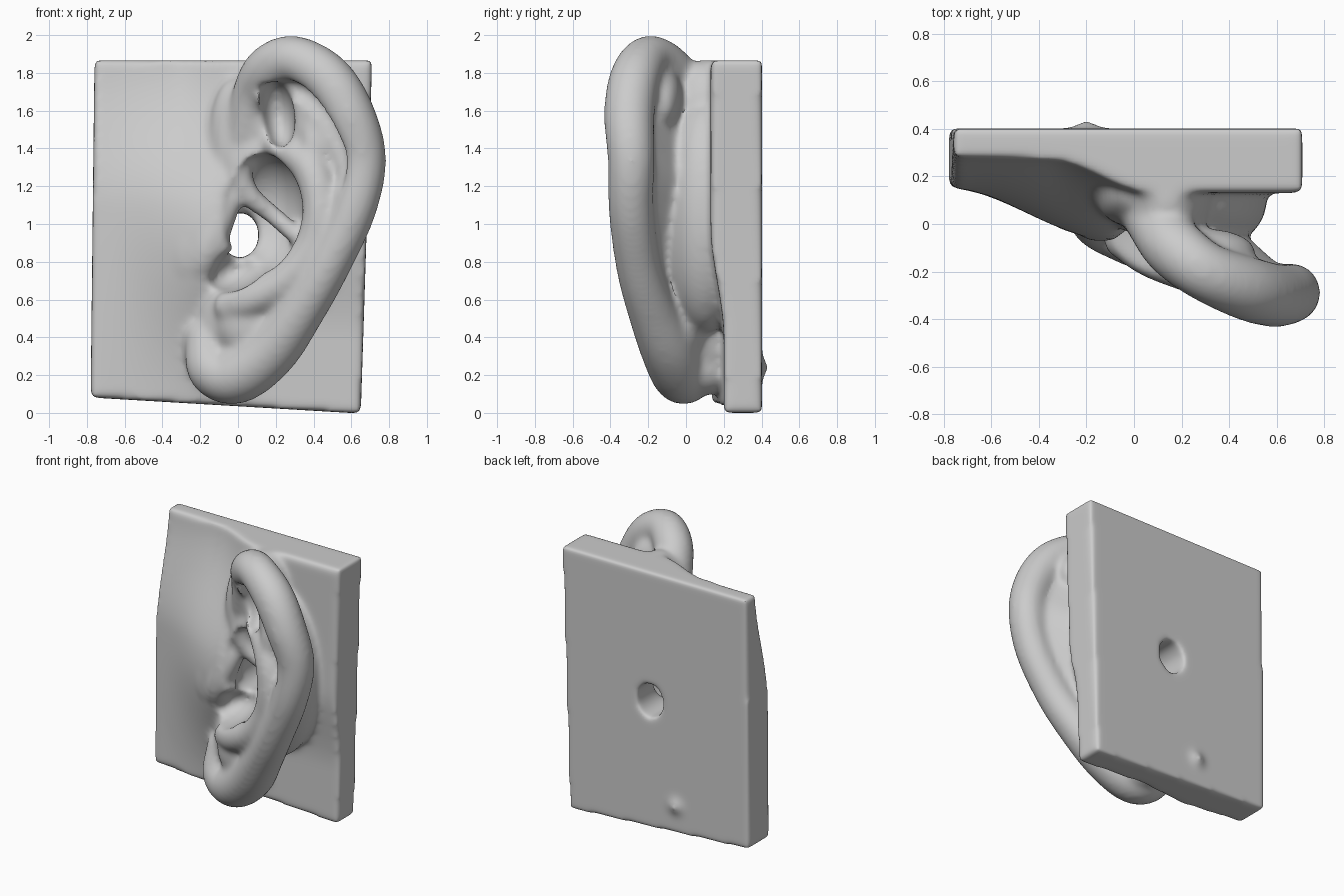
import bpy, bmesh, math
from mathutils import Vector, Matrix

if "Cube" in bpy.data.objects:
    bpy.data.objects.remove(bpy.data.objects["Cube"])

VOXEL = 0.016


def clamp(v):
    return max(0.0, min(1.0, v))


def smooth(v):
    v = clamp(v)
    return v * v * (3 - 2 * v)


def spline(pts, steps=8):
    """Catmull-Rom samples through (x, y, z, radius) points."""
    p = [Vector(q) for q in pts]
    p = [2 * p[0] - p[1]] + p + [2 * p[-1] - p[-2]]
    out = []
    for i in range(1, len(p) - 2):
        a, b, c, d = p[i - 1:i + 3]
        for k in range(steps):
            t = k / steps
            out.append(0.5 * (2 * b + (c - a) * t + (2 * a - 5 * b + 4 * c - d) * t * t
                              + (3 * b - a - 3 * c + d) * t ** 3))
    return out + [p[-2]]


def blob(bm, loc, radii, tilt=0):
    m = (Matrix.Translation(loc) @ Matrix.Rotation(math.radians(tilt), 4, 'Y')
         @ Matrix.Diagonal((*radii, 1)))
    bmesh.ops.create_icosphere(bm, subdivisions=4, radius=1, matrix=m)


def tube(bm, pts, sides=20):
    path = spline(pts)
    rings = []
    for i, q in enumerate(path):
        t = (path[min(i + 1, len(path) - 1)] - path[max(i - 1, 0)]).to_3d().normalized()
        n = Vector((0, 1, 0)).cross(t).normalized()
        b = t.cross(n)
        rings.append([bm.verts.new(q.to_3d() + q.w * (n * math.cos(a) + b * math.sin(a)))
                      for a in (2 * math.pi * k / sides for k in range(sides))])
    for r, s in zip(rings, rings[1:]):
        for k in range(sides):
            j = (k + 1) % sides
            bm.faces.new((r[k], r[j], s[j], s[k]))
    bm.faces.new(rings[0])
    bm.faces.new(rings[-1])
    for q in (path[0], path[-1]):
        blob(bm, q.to_3d(), (q.w,) * 3)


def apply_mod(ob, kind, **props):
    bpy.context.view_layer.objects.active = ob
    m = ob.modifiers.new("mod", kind)
    for k, v in props.items():
        setattr(m, k, v)
    bpy.ops.object.modifier_apply(modifier=m.name)


def fuse(bm, name):
    """Fuse the overlapping solids into one skin."""
    bmesh.ops.recalc_face_normals(bm, faces=bm.faces)
    me = bpy.data.meshes.new(name)
    bm.to_mesh(me)
    bm.free()
    ob = bpy.data.objects.new(name, me)
    bpy.context.collection.objects.link(ob)
    apply_mod(ob, 'REMESH', mode='VOXEL', voxel_size=VOXEL)
    return ob


# Backing plate with a cheek swelling towards the ear
def plate_front(x, z):
    left = 0.28 - 0.13 * smooth((1.9 - z) / 0.8)
    right = 0.20 - 0.07 * smooth((z - 0.4) / 0.6)
    base = left + (right - left) * smooth((x + 0.35) / 0.45)
    cheek = smooth((x + 0.78) / 0.66) * (1 - smooth((x + 0.1) / 0.25))
    return base - 0.21 * cheek * math.exp(-((z - 0.95) / 0.55) ** 2)


body = bmesh.new()
bmesh.ops.create_cube(body, size=1)
bmesh.ops.subdivide_edges(body, edges=body.edges[:], cuts=31, use_grid_fill=True)
for v in body.verts:
    u, d, h = v.co + Vector((0.5, 0.5, 0.5))
    x = -0.78 + 0.02 * h + u * (1.43 + 0.04 * h)
    low = 0.09 - 0.085 * u
    z = low + h * (1.875 - low)
    f = plate_front(x, z)
    v.co = (x, f + d * (0.402 - f), z)
blob(body, (-0.2, 0.36, 0.25), (0.07, 0.075, 0.07))

# Helix rim running down into the lobe
helix = [(0.04, 0.05, 1.48, 0.10), (0.09, 0.0, 1.70, 0.12), (0.17, -0.10, 1.83, 0.13),
         (0.30, -0.20, 1.88, 0.125), (0.47, -0.27, 1.78, 0.135), (0.59, -0.30, 1.59, 0.135),
         (0.66, -0.29, 1.35, 0.125), (0.61, -0.29, 1.08, 0.12), (0.47, -0.25, 0.78, 0.12),
         (0.33, -0.18, 0.55, 0.13), (0.17, -0.09, 0.34, 0.15), (-0.01, -0.02, 0.21, 0.155),
         (-0.14, 0.02, 0.24, 0.13), (-0.17, 0.08, 0.40, 0.11)]
tube(body, helix)

# Dished sheet of cartilage filling the rim
rim = [q.to_3d() for q in spline(helix)]
layers = []
for dy, cy in ((-0.04, -0.10), (0.07, 0.20)):
    hub = body.verts.new((0.2, cy, 1.1))
    ring = [body.verts.new(p + Vector((0, dy, 0))) for p in rim]
    for i in range(len(ring)):
        body.faces.new((hub, ring[i], ring[i - 1]))
    layers.append(ring)
for i in range(len(rim)):
    body.faces.new((layers[0][i - 1], layers[0][i], layers[1][i], layers[1][i - 1]))

# Antihelix and its upper branch
tube(body, [(0.20, -0.08, 1.43, 0.07), (0.38, -0.19, 1.31, 0.10), (0.44, -0.24, 1.10, 0.10),
            (0.40, -0.23, 0.90, 0.10), (0.27, -0.20, 0.72, 0.10), (0.08, -0.13, 0.61, 0.10),
            (-0.04, -0.06, 0.57, 0.09)])
tube(body, [(0.41, -0.19, 1.25, 0.08), (0.41, -0.19, 1.42, 0.08), (0.38, -0.17, 1.58, 0.06)])

# Flesh behind the ear, under the lobe and beside the helix root
blob(body, (0.22, 0.10, 1.05), (0.34, 0.24, 0.62))
blob(body, (0.14, 0.10, 1.58), (0.19, 0.18, 0.30))
blob(body, (0.30, -0.12, 1.68), (0.22, 0.10, 0.16), 20)
blob(body, (-0.02, 0.10, 0.46), (0.20, 0.18, 0.34))
blob(body, (0.10, -0.03, 0.48), (0.22, 0.15, 0.22))
blob(body, (0.0, 0.10, 0.24), (0.15, 0.13, 0.14))
blob(body, (-0.02, 0.13, 1.42), (0.14, 0.14, 0.36))
ear = fuse(body, "ear_on_plate")

# Hollows: concha bowl, lower notch, triangular fossa, groove under the rim, canal
cut = bmesh.new()
blob(cut, (0.14, -0.08, 1.06), (0.22, 0.28, 0.32))
blob(cut, (-0.01, -0.12, 0.77), (0.19, 0.25, 0.11), -25)
blob(cut, (0.21, -0.15, 1.59), (0.09, 0.17, 0.18), -8)
tube(cut, [(0.15, -0.16, 1.72, 0.04), (0.32, -0.25, 1.71, 0.055), (0.46, -0.31, 1.57, 0.06),
           (0.54, -0.33, 1.38, 0.05), (0.53, -0.36, 1.20, 0.03)])
bmesh.ops.create_cone(cut, cap_ends=True, segments=32, radius1=0.1, radius2=0.1, depth=0.6,
                      matrix=Matrix.Translation((0.01, 0.35, 0.95))
                      @ Matrix.Diagonal((1, 1, 1.2, 1)) @ Matrix.Rotation(math.pi / 2, 4, 'X'))
hollows = fuse(cut, "hollows")
apply_mod(ear, 'BOOLEAN', operation='DIFFERENCE', object=hollows, solver='EXACT')
bpy.data.objects.remove(hollows)

# Tragus flap and the helix root crossing the bowl
late = bmesh.new()
late.from_mesh(ear.data)
bpy.data.objects.remove(ear)
tube(late, [(-0.03, 0.05, 1.15, 0.06), (-0.12, 0.02, 0.99, 0.09), (-0.18, 0.03, 0.83, 0.09),
            (-0.24, 0.10, 0.68, 0.07)])
blob(late, (-0.22, 0.09, 0.93), (0.16, 0.13, 0.30), 12)
tube(late, [(0.02, 0.06, 1.45, 0.09), (0.0, 0.05, 1.28, 0.08), (0.06, 0.05, 1.16, 0.06),
            (0.18, 0.07, 1.06, 0.05), (0.34, 0.04, 0.92, 0.05)])
ear = fuse(late, "ear_on_plate")
apply_mod(ear, 'SMOOTH', factor=0.5, iterations=16)

# Seat on the ground and shade smooth
low = min(v.co.z for v in ear.data.vertices)
for v in ear.data.vertices:
    v.co.z -= low
bpy.ops.object.select_all(action='DESELECT')
ear.select_set(True)
bpy.context.view_layer.objects.active = ear
bpy.ops.object.shade_smooth_by_angle(angle=math.radians(40))
